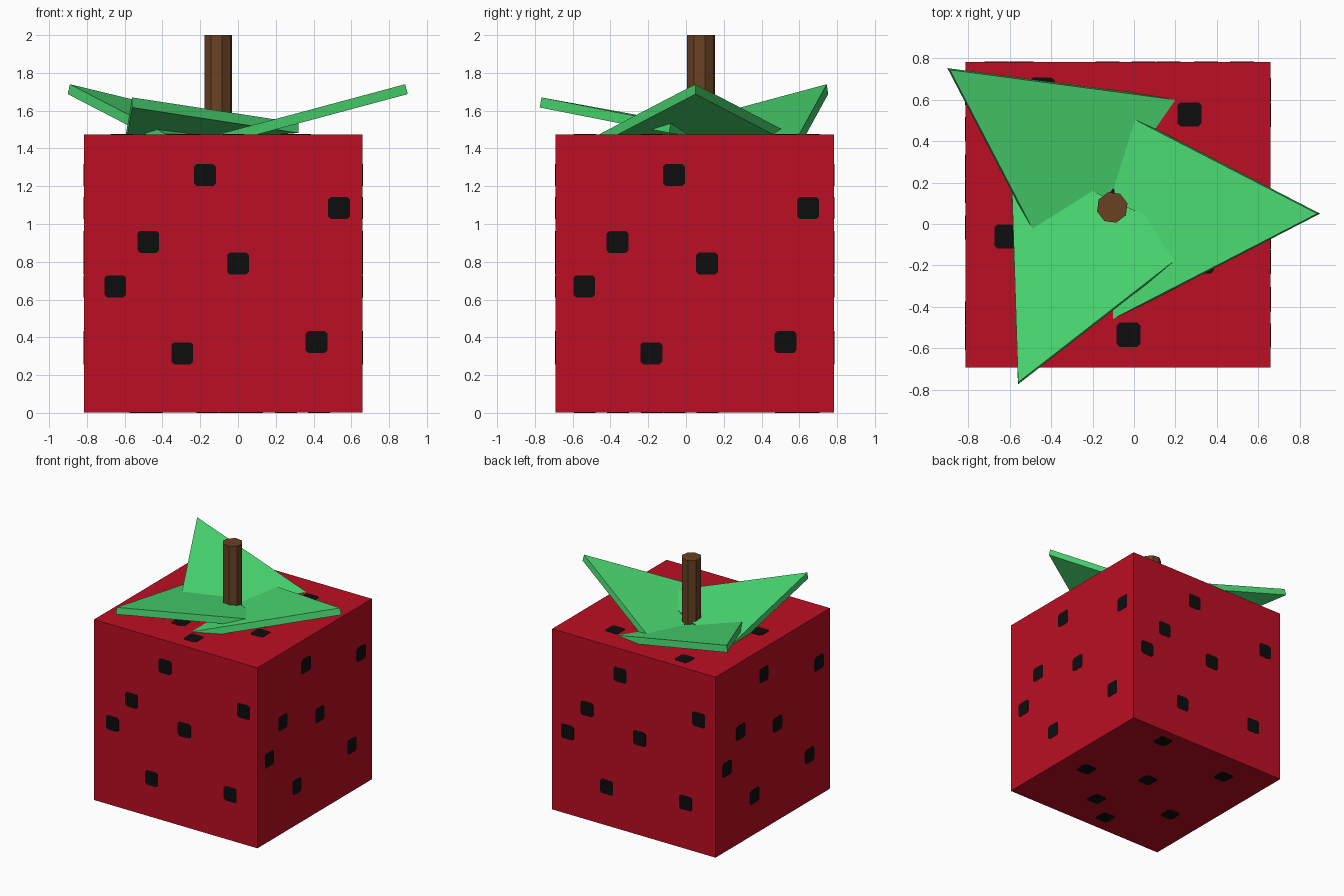
import bpy, bmesh, math
from mathutils import Vector

if "Cube" in bpy.data.objects:
    bpy.data.objects.remove(bpy.data.objects["Cube"])


def material(name, rgb):
    m = bpy.data.materials.new(name)
    m.diffuse_color = (*rgb, 1)
    m.use_nodes = True
    m.node_tree.nodes["Principled BSDF"].inputs["Base Color"].default_value = m.diffuse_color
    return m


RED = material("fruit_red", (0.50, 0.0045, 0.017))
GREEN = material("leaf_green", (0.070, 0.70, 0.168))
BROWN = material("stem_brown", (0.140, 0.054, 0.017))
BLACK = material("seed_black", (0.004, 0.004, 0.004))


def finish(bm, name, mat):
    bmesh.ops.recalc_face_normals(bm, faces=bm.faces)
    me = bpy.data.meshes.new(name)
    bm.to_mesh(me)
    bm.free()
    me.materials.append(mat)
    ob = bpy.data.objects.new(name, me)
    bpy.context.collection.objects.link(ob)
    return ob


def add_prism(bm, top, offset):
    """Closed prism from a polygon and an extrusion vector."""
    a = [bm.verts.new(p) for p in top]
    b = [bm.verts.new(p + offset) for p in top]
    bm.faces.new(a)
    bm.faces.new(b[::-1])
    n = len(a)
    for i in range(n):
        bm.faces.new((a[i], b[i], b[(i + 1) % n], a[(i + 1) % n]))


# Cube-shaped fruit body
X0, X1, Y0, Y1, Z0, Z1 = -0.815, 0.66, -0.692, 0.783, 0.002, 1.475
bm = bmesh.new()
add_prism(bm, [Vector(p) for p in ((X0, Y0, Z0), (X1, Y0, Z0), (X1, Y1, Z0), (X0, Y1, Z0))],
          Vector((0, 0, Z1 - Z0)))
finish(bm, "fruit_body", RED)

# Seeds: the same seven-spot pattern on each of the six sides
SPOTS = [(-0.111, 0.5225), (0.599, 0.3475), (-0.411, 0.1675), (0.064, 0.0525),
         (-0.586, -0.0675), (-0.231, -0.4225), (0.479, -0.3625)]
X, Y, Z = Vector((1, 0, 0)), Vector((0, 1, 0)), Vector((0, 0, 1))
MID = 0.7375
# name, pattern centre on the face, u direction, v direction, outward normal
SIDES = [
    ("front", Vector((-0.064, Y0, MID)), X, Z, -Y),
    ("right", Vector((X1, 0.0475, MID)), Y, Z, X),
    ("back", Vector((-0.064, Y1, MID)), -X, Z, Y),
    ("left", Vector((X0, 0.0475, MID)), -Y, Z, -X),
    ("top", Vector((-0.094, 0.051, Z1)), Y, -X, Z),
    ("bottom", Vector((-0.094, 0.05, Z0)), Y, X, -Z),
]
H, C = 0.058, 0.044          # half size and start of the cut corner
OUTLINE = [(H, -C), (H, C), (C, H), (-C, H), (-H, C), (-H, -C), (-C, -H), (C, -H)]
for side, centre, u, v, n in SIDES:
    bm = bmesh.new()
    for su, sv in SPOTS:
        c = centre + u * su + v * sv + n * 0.002
        add_prism(bm, [c + u * a + v * b for a, b in OUTLINE], n * -0.006)
    finish(bm, side + "_seeds", BLACK)

# Leaves: tilted triangular slabs given by tip and base corners of the top face
LEAVES = [
    ("right_leaf", (0.885, 0.05, 1.74), (-0.11, 0.563, 1.473), (-0.11, -0.463, 1.473)),
    ("back_leaf", (-0.89, 0.745, 1.74), (-0.38, -0.235, 1.476), (0.20, 0.60, 1.476)),
    ("front_leaf", (-0.56, -0.765, 1.67), (0.32, -0.08, 1.535), (-0.595, 0.34, 1.468)),
]
for name, *pts in LEAVES:
    tip, p, q = map(Vector, pts)
    n = (p - tip).cross(q - tip).normalized()
    if n.z < 0:
        n.negate()
    bm = bmesh.new()
    add_prism(bm, [tip, p, q], n * -0.054)
    finish(bm, name, GREEN)

# Eight-sided stem
bm = bmesh.new()
ring = []
for i in range(8):
    a = math.radians(15 + 45 * i)
    ring.append(Vector((-0.105 + 0.076 * math.cos(a), 0.08 + 0.076 * math.sin(a), 1.42)))
add_prism(bm, ring, Vector((0, 0, 0.58)))
finish(bm, "stem", BROWN)
